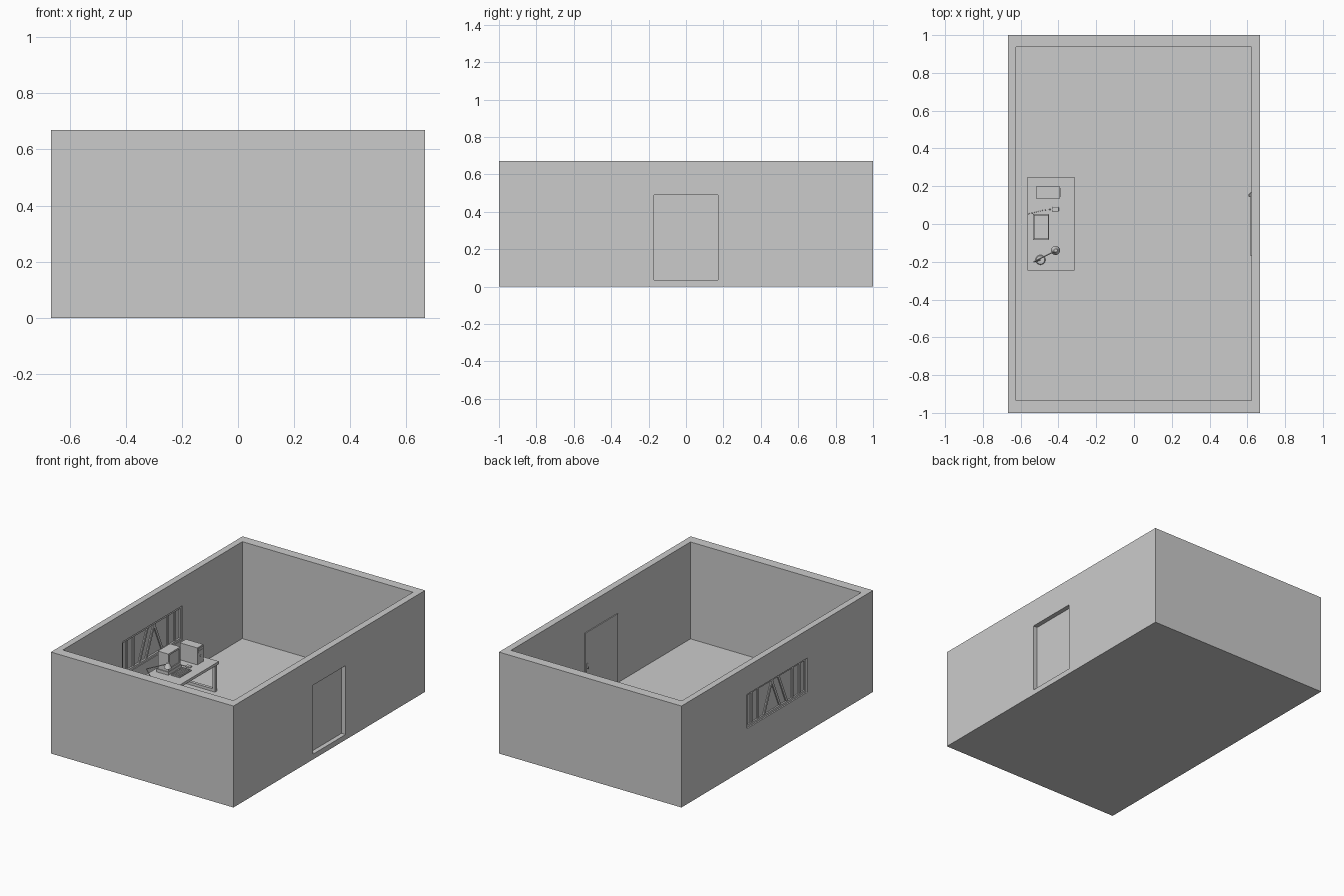
import bpy, math
from mathutils import Vector

if "Cube" in bpy.data.objects:
    bpy.data.objects.remove(bpy.data.objects["Cube"])


def box(name, x0, x1, y0, y1, z0, z1, bevel=0):
    bpy.ops.mesh.primitive_cube_add(size=1, location=((x0+x1)/2, (y0+y1)/2, (z0+z1)/2))
    o = bpy.context.object
    o.name = name
    o.scale = (x1-x0, y1-y0, z1-z0)
    bpy.ops.object.transform_apply(location=False, rotation=False, scale=True)
    if bevel:
        m = o.modifiers.new("bevel", "BEVEL")
        m.width = bevel
        m.segments = 2
    return o


def rod(name, a, b, r, r2=None, sides=16):
    a, b = Vector(a), Vector(b)
    d = b - a
    bpy.ops.mesh.primitive_cone_add(vertices=sides, radius1=r, radius2=r if r2 is None else r2,
                                    depth=d.length, location=(a+b)/2)
    o = bpy.context.object
    o.name = name
    o.rotation_euler = d.to_track_quat('Z', 'Y').to_euler()
    bpy.ops.object.shade_smooth_by_angle()
    return o


def cut(target, cutter):
    m = target.modifiers.new("cut", "BOOLEAN")
    m.operation = 'DIFFERENCE'
    m.solver = 'EXACT'
    m.object = cutter
    bpy.context.view_layer.objects.active = target
    bpy.ops.object.modifier_apply(modifier="cut")
    bpy.data.objects.remove(cutter)


# Room shell with door and window openings
room = box("room_walls", -0.667, 0.667, -1, 1, 0, 0.67)
cut(room, box("room_cutter", -0.625, 0.622, -0.935, 0.938, 0.03, 0.8))
cut(room, box("door_cutter", 0.6, 0.7, -0.17, 0.17, 0.035, 0.49))
cut(room, box("window_cutter", -0.7, -0.6, -0.315, 0.315, 0.26, 0.485))

# Door and handle
box("door_panel", 0.616, 0.637, -0.17, 0.17, 0.035, 0.49)
box("door_handle_plate", 0.612, 0.617, 0.142, 0.165, 0.235, 0.285)
rod("door_handle_knob", (0.605, 0.153, 0.26), (0.614, 0.153, 0.26), 0.007)

# Window pane, frame and bars
box("window_pane", -0.648, -0.642, -0.315, 0.315, 0.26, 0.485)
for s in (-1, 1):
    yc = s * 0.307
    box("window_side_frame", -0.658, -0.63, yc-0.008, yc+0.008, 0.26, 0.485)
for zc in (0.267, 0.478):
    box("window_rail", -0.658, -0.63, -0.3, 0.3, zc-0.007, zc+0.007)


def bar(y0, y1):
    a, b = Vector((-0.645, y0, 0.27)), Vector((-0.645, y1, 0.476))
    d = b - a
    h = d.length / 2
    o = box("window_bar", -0.01, 0.01, -0.008, 0.008, -h, h)
    o.location = (a + b) / 2
    o.rotation_euler = (math.atan2(-d.y, d.z), 0, 0)


for y0, y1 in ((-0.25, -0.25), (-0.18, -0.18), (-0.12, -0.03), (-0.05, 0.04),
               (0.12, 0.03), (0.18, 0.18), (0.25, 0.25)):
    bar(y0, y1)

# Desk with looped side frames
T = 0.225
box("desk_top", -0.565, -0.315, -0.245, 0.25, T-0.018, T)
for y in (-0.227, 0.232):
    for x in (-0.547, -0.333):
        box("desk_leg", x-0.009, x+0.009, y-0.01, y+0.01, 0.03, T-0.018)
    for z in (0.03, T-0.036):
        box("desk_leg_rail", -0.538, -0.342, y-0.01, y+0.01, z, z+0.018)

# Computer case with front details
box("computer_case", -0.52, -0.392, 0.135, 0.198, T, 0.337)
for z in (0.318, 0.302):
    box("drive_slot", -0.393, -0.39, 0.143, 0.19, z, z+0.01)
rod("power_button", (-0.393, 0.167, 0.275), (-0.389, 0.167, 0.275), 0.005)

# Monitor on a flat base
box("monitor_base", -0.535, -0.45, -0.085, 0.052, T, 0.245)
monitor = box("monitor", -0.53, -0.453, -0.08, 0.047, 0.245, 0.362)
cut(monitor, box("screen_cutter", -0.458, -0.44, -0.069, 0.036, 0.262, 0.351))

# Keyboard and keys
box("keyboard", -0.437, -0.372, -0.076, 0.045, T, T+0.007)
for i in range(5):
    for j in range(12):
        x, y = -0.432 + i*0.0115, -0.072 + j*0.0095
        box("key", x, x+0.009, y, y+0.0075, T+0.006, T+0.011)

# Mouse and cable
box("mouse", -0.432, -0.398, 0.066, 0.09, T, T+0.011, 0.004)
curve = bpy.data.curves.new("mouse_cable", 'CURVE')
curve.dimensions = '3D'
curve.bevel_depth = 0.0018
curve.bevel_resolution = 1
pts = [(-0.43, 0.078), (-0.47, 0.074), (-0.53, 0.06), (-0.56, 0.05), (-0.563, 0.035)]
sp = curve.splines.new('BEZIER')
sp.bezier_points.add(len(pts)-1)
for p, (x, y) in zip(sp.bezier_points, pts):
    p.co = (x, y, T+0.002)
    p.handle_left_type = p.handle_right_type = 'AUTO'
bpy.context.collection.objects.link(bpy.data.objects.new("mouse_cable", curve))

# Desk lamp
rod("lamp_base", (-0.495, -0.19, T), (-0.495, -0.19, T+0.007), 0.026, 0.022, 24)
rod("lamp_lower_arm", (-0.495, -0.19, T), (-0.53, -0.2, 0.29), 0.003)
rod("lamp_upper_arm", (-0.53, -0.2, 0.29), (-0.42, -0.145, 0.33), 0.003)
rod("lamp_shade", (-0.415, -0.14, 0.305), (-0.415, -0.14, 0.338), 0.024, 0.009, 24)
